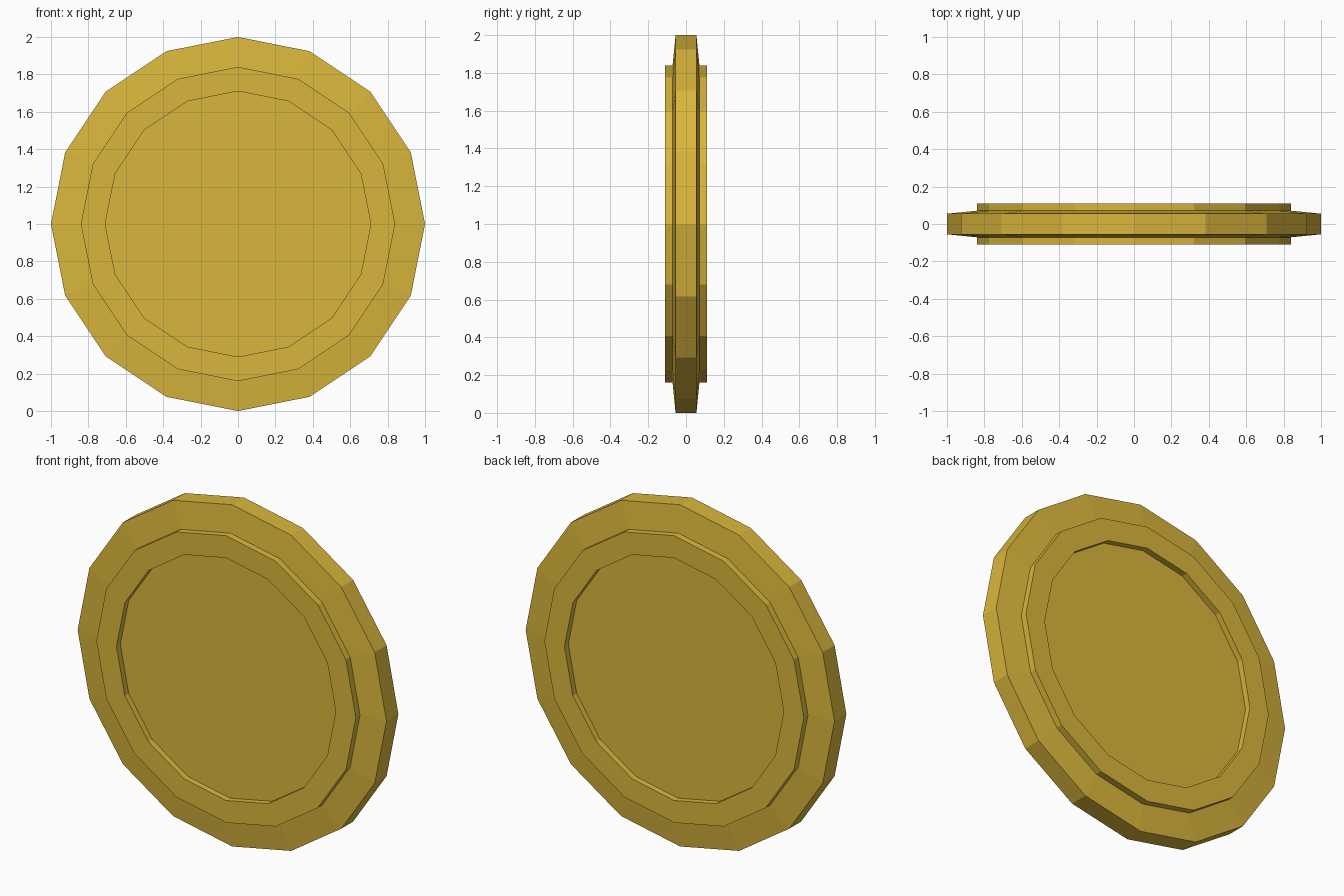
import bpy, bmesh, math

if "Cube" in bpy.data.objects:
    bpy.data.objects.remove(bpy.data.objects["Cube"])

SIDES = 16

gold = bpy.data.materials.new("gold")
gold.diffuse_color = (0.70, 0.47, 0.045, 1)
gold.use_nodes = True
gold.node_tree.nodes["Principled BSDF"].inputs["Base Color"].default_value = gold.diffuse_color

# half profile (radius, depth): recess edge, raised ring, sloped rim
half = [(0.71, 0.074), (0.71, 0.11), (0.84, 0.11), (0.84, 0.071), (1.0, 0.055)]
profile = [(r, -d) for r, d in half] + [(r, d) for r, d in reversed(half)]

# coin: profile spun about the y axis, closed by a flat disc on each face
bm = bmesh.new()
rings = []
for r, y in profile:
    rings.append([bm.verts.new((r * math.cos(2 * math.pi * i / SIDES), y,
                                1 + r * math.sin(2 * math.pi * i / SIDES)))
                  for i in range(SIDES)])
for a, b in zip(rings, rings[1:]):
    for i in range(SIDES):
        j = (i + 1) % SIDES
        bm.faces.new((a[i], a[j], b[j], b[i]))
bm.faces.new(rings[0])
bm.faces.new(rings[-1])
bmesh.ops.recalc_face_normals(bm, faces=bm.faces)

mesh = bpy.data.meshes.new("coin")
bm.to_mesh(mesh)
bm.free()
mesh.materials.append(gold)
bpy.context.collection.objects.link(bpy.data.objects.new("coin", mesh))
